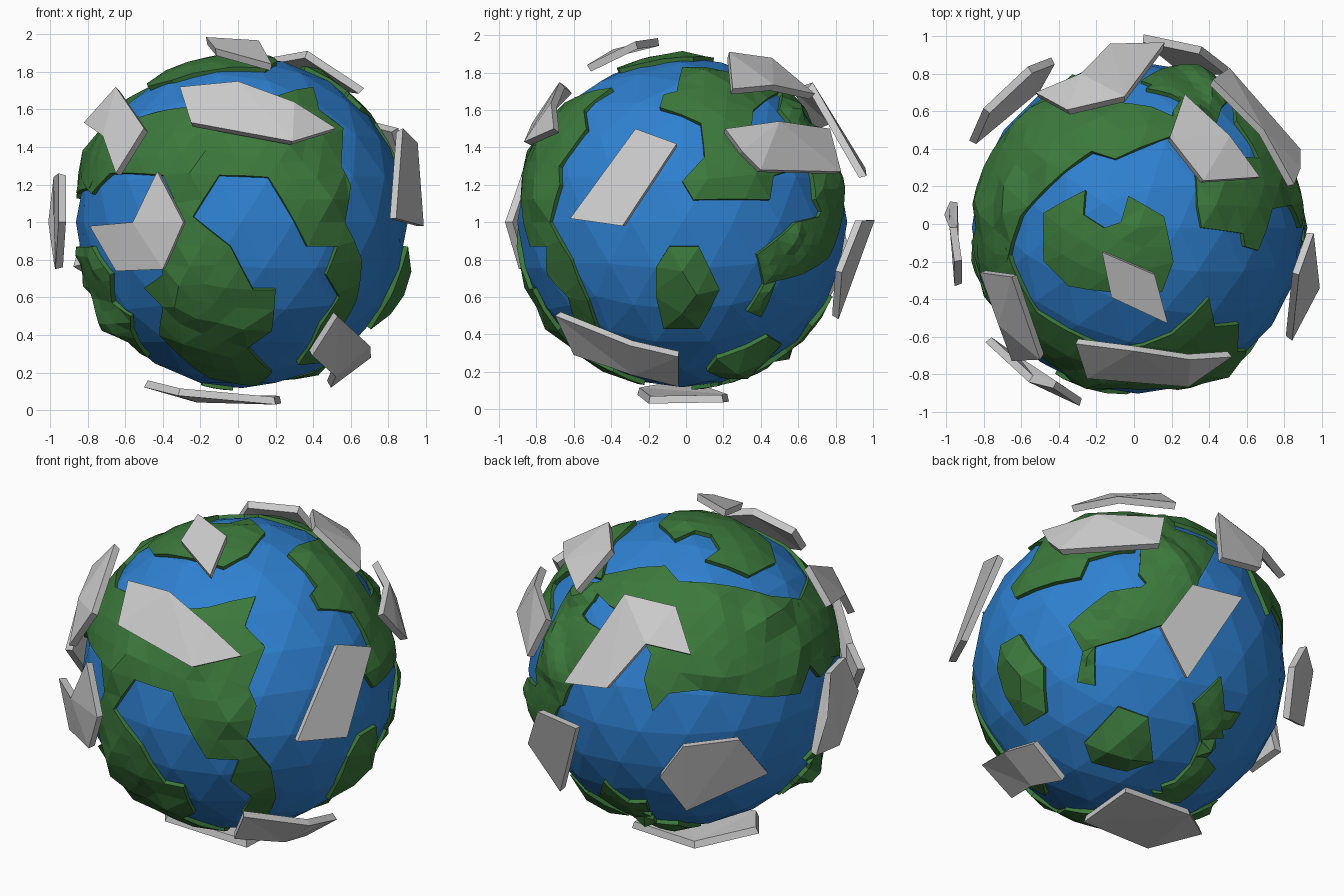
import bpy, bmesh, math
from mathutils import Vector, noise
from mathutils.geometry import intersect_point_line

if "Cube" in bpy.data.objects:
    bpy.data.objects.remove(bpy.data.objects["Cube"])

CENTRE = Vector((0, 0, 1))
GLOBE = Vector((0.02, -0.02, 0))      # globe sits slightly off the middle
SEA_R, LAND_R, CLOUD_R = 0.882, 0.897, 1.01

# Viewing directions used to lay out the outlines: azimuth, elevation, sideways nudge
FRONT, RIGHT, LEFT = (0, 0, 0), (90, 0, 0), (-90, 0, 0)
TOP, BOTTOM = (0, 90, 0), (0, -90, 0)
BACK_LEFT, BACK_RIGHT = (215, 25, -.017), (140, -29, -.04)


def material(name, rgb):
    m = bpy.data.materials.new(name)
    m.diffuse_color = (*rgb, 1)
    m.use_nodes = True
    m.node_tree.nodes["Principled BSDF"].inputs["Base Color"].default_value = m.diffuse_color
    return m


BLUE = material("ocean_blue", (0.028, 0.22, 0.64))
GREEN = material("land_green", (0.045, 0.19, 0.045))
GREY = material("cloud_grey", (0.60, 0.60, 0.60))


def axes(view):
    a, e = math.radians(view[0]), math.radians(view[1])
    d = Vector((math.sin(a) * math.cos(e), -math.cos(a) * math.cos(e), math.sin(e)))
    r = Vector((math.cos(a), math.sin(a), 0))
    return r, d.cross(r), d


def lift(p, view, radius, middle=Vector()):
    """Flat view point -> point on a sphere around middle."""
    r, u, d = axes(view)
    x, y = p[0] + view[2] - middle.dot(r), p[1] - middle.dot(u)
    w = math.sqrt(max(0, radius ** 2 - x * x - y * y))
    return (r * x + u * y + d * w).normalized() * radius


def inside(x, y, poly):
    hit = False
    for (x1, y1), (x2, y2) in zip(poly, poly[1:] + poly[:1]):
        if (y1 > y) != (y2 > y) and x < (x2 - x1) * (y - y1) / (y2 - y1) + x1:
            hit = not hit
    return hit


def finish(bm, name, mat, offset=Vector()):
    me = bpy.data.meshes.new(name)
    bm.to_mesh(me)
    bm.free()
    me.materials.append(mat)
    ob = bpy.data.objects.new(name, me)
    ob.location = CENTRE + offset
    bpy.context.collection.objects.link(ob)


def land(name, view, outline, peak=0.0, detail=4):
    """Raised patch of sphere facets, trimmed to an outline."""
    r, u, d = axes(view)
    ring = [lift(p, view, LAND_R, GLOBE) for p in outline]
    flat = [(c.dot(r), c.dot(u)) for c in ring]
    reach = 0.09 if detail == 4 else 0.05
    bm = bmesh.new()
    bmesh.ops.create_icosphere(bm, subdivisions=detail, radius=LAND_R)
    drop = []
    for f in bm.faces:
        c = f.calc_center_median().normalized() * LAND_R
        if c.dot(d) <= 0 or not inside(c.dot(r), c.dot(u), flat):
            drop.append(f)
    bmesh.ops.delete(bm, geom=drop, context='FACES')
    # pull the coast onto the outline, corners first
    free = [v for v in bm.verts if v.is_boundary]
    for c in ring:
        if free:
            v = min(free, key=lambda k: (k.co - c).length)
            if (v.co - c).length < reach:
                v.co = c
                free.remove(v)
    for v in free:
        best = None
        for a, b in zip(ring, ring[1:] + ring[:1]):
            t = intersect_point_line(v.co, a, b)[1]
            q = a.lerp(b, min(1, max(0, t)))
            if best is None or (q - v.co).length < (best - v.co).length:
                best = q
        if (best - v.co).length < reach:
            v.co = best.normalized() * LAND_R
    # hills inland
    mid = sum(ring, Vector()).normalized() * LAND_R
    for v in bm.verts:
        if not v.is_boundary:
            n = v.co.normalized()
            h = 0.006 + 0.08 * max(0, noise.noise(n * 4.3))
            if peak:
                h = max(h, peak * (1 - (v.co - mid).length / 0.22))
            v.co = n * (LAND_R + h)
    # cliff down into the sea
    edges = [e for e in bm.edges if e.is_boundary]
    for v in bmesh.ops.extrude_edge_only(bm, edges=edges)["geom"]:
        if isinstance(v, bmesh.types.BMVert):
            v.co = v.co.normalized() * 0.855
    bmesh.ops.remove_doubles(bm, verts=bm.verts[:], dist=0.004)
    finish(bm, name, GREEN, GLOBE)


def cloud(name, view, outline, radius=CLOUD_R):
    """Thin faceted slab floating over the surface."""
    bm = bmesh.new()
    outer = [lift(p, view, radius) for p in outline]
    top = [bm.verts.new(p) for p in outer]
    low = [bm.verts.new(p * (1 - 0.042 / radius)) for p in outer]
    n = len(top)
    bm.faces.new(top)
    bm.faces.new(low[::-1])
    for i in range(n):
        j = (i + 1) % n
        bm.faces.new((top[j], top[i], low[i], low[j]))
    bmesh.ops.triangulate(bm, faces=[f for f in bm.faces if len(f.verts) > 4])
    bmesh.ops.recalc_face_normals(bm, faces=bm.faces[:])
    finish(bm, name, GREY)


# Sea
sea = bmesh.new()
bmesh.ops.create_icosphere(sea, subdivisions=3, radius=SEA_R)
finish(sea, "sea", BLUE, GLOBE)

# Land masses
land("land_front", FRONT, [
    (-.84, .28), (-.78, .15), (-.68, .26), (-.4, .25), (-.33, .1), (-.42, -.1), (-.4, -.28),
    (-.5, -.35), (-.4, -.45), (-.42, -.6), (-.3, -.72), (-.15, -.83), (.1, -.87), (.18, -.8),
    (.05, -.67), (.18, -.58), (.2, -.36), (.08, -.36), (-.04, -.13), (-.24, .03), (-.1, .25),
    (.16, .24), (.37, -.13), (.53, -.13), (.47, -.28), (.54, -.4), (.44, -.55), (.32, -.76),
    (.43, -.75), (.52, -.6), (.63, -.42), (.66, -.2), (.57, 0), (.6, .2), (.55, .3), (.56, .5),
    (.43, .6), (.4, .72), (.2, .67), (.05, .64), (-.15, .6), (-.3, .61), (-.52, .56), (-.68, .55)])
land("land_back_band", BACK_LEFT, [
    (-.5, .45), (-.44, .54), (-.1, .59), (-.02, .5), (.49, .42), (.66, .4), (.82, .3), (.87, .1),
    (.66, -.13), (.5, -.15), (.1, -.11), (-.08, -.13), (-.17, -.23), (-.22, -.05), (-.18, .09),
    (-.3, .3), (-.42, .37)])
land("land_back_coast", BACK_LEFT, [
    (-.45, .5), (-.62, .48), (-.72, .3), (-.82, .05), (-.84, -.2), (-.68, -.2), (-.6, 0),
    (-.55, .13), (-.45, .22), (-.58, .3), (-.5, .4)], 0, 5)
land("land_back_tail", BACK_RIGHT, [
    (-.33, .24), (-.1, .43), (.1, .46), (.17, .57), (.25, .8), (.5, .68), (.36, .42), (.22, .25),
    (0, .17), (-.18, .12), (-.18, -.1), (-.28, -.08), (-.25, .09)], 0, 5)
land("land_right", RIGHT, [
    (-.25, .64), (-.05, .7), (-.02, .83), (.1, .83), (.3, .78), (.5, .7), (.36, .6), (.35, .5),
    (.55, .45), (.65, .3), (.47, .25), (.45, .12), (.04, .12), (-.02, .22), (.1, .35), (.08, .53)])
land("land_north", TOP, [
    (-.48, .06), (-.26, .18), (-.27, .05), (-.16, -.02), (-.07, .01), (-.03, .15), (.16, .04),
    (.21, -.2), (.15, -.36), (-.05, -.37), (-.35, -.33), (-.48, -.2)])
land("land_left", FRONT, [
    (-.87, -.13), (-.78, -.13), (-.68, -.28), (-.67, -.43), (-.57, -.5), (-.57, -.58),
    (-.48, -.72), (-.66, -.6), (-.82, -.36)], 0, 5)
land("land_south", BACK_RIGHT, [
    (.38, -.2), (.53, -.05), (.55, -.24), (.64, -.25), (.45, -.5), (.5, -.56), (.22, -.8),
    (.08, -.78), (.36, -.55), (.42, -.42)], 0, 5)
land("island_right", RIGHT, [
    (-.16, -.24), (-.09, -.13), (.07, -.13), (.18, -.36), (.07, -.57), (-.12, -.57),
    (-.16, -.4)], 0.085)
land("island_back", BACK_RIGHT, [
    (-.24, -.42), (-.05, -.22), (.12, -.28), (.15, -.53), (0, -.58), (-.2, -.53)], 0.085)

# Clouds
cloud("cloud_front", FRONT, [(-.31, .72), (0, .75), (.3, .64), (.52, .5), (.29, .43), (-.25, .53)])
cloud("cloud_front_left", FRONT, [(-.82, .53), (-.65, .72), (-.5, .5), (-.65, .26), (-.72, .46)])
cloud("cloud_front_low", FRONT, [
    (-.79, -.02), (-.56, 0), (-.43, .27), (-.29, 0), (-.4, -.25), (-.65, -.26)])
cloud("cloud_front_bottom", RIGHT, [
    (-.7, -.5), (-.3, -.66), (-.04, -.72), (-.04, -.88), (-.28, -.82), (-.6, -.71)])
cloud("cloud_right", RIGHT, [(-.62, .02), (-.34, -.02), (-.05, .42), (-.27, .5)], 1.045)
cloud("cloud_back_right", RIGHT, [
    (.21, .5), (.5, .54), (.77, .5), (.83, .27), (.4, .28), (.3, .38)])
cloud("cloud_top_right", TOP, [(.27, .69), (.19, .46), (.37, .23), (.67, .25), (.51, .47)])
cloud("cloud_top", TOP, [(-.17, -.15), (-.12, -.39), (.18, -.53), (.11, -.27)])
cloud("cloud_left", LEFT, [
    (-.12, -.22), (.12, -.25), (.33, 0), (.2, .26), (.02, .24), (-.05, 0)])
cloud("cloud_back_left", BACK_LEFT, [
    (-.13, -.6), (0, -.43), (.32, -.39), (.48, -.58), (.02, -.79)])
cloud("cloud_back_top", BACK_LEFT, [
    (-.67, -.07), (-.33, .43), (-.04, .36), (.045, .09), (-.21, .15), (-.43, -.1)])
cloud("cloud_back", BACK_RIGHT, [(.19, .23), (.37, .47), (.65, .4), (.34, -.06)])
cloud("cloud_bottom", BOTTOM, [(.2, .2), (.23, -.2), (-.22, -.23), (-.5, 0), (-.32, .26)])
